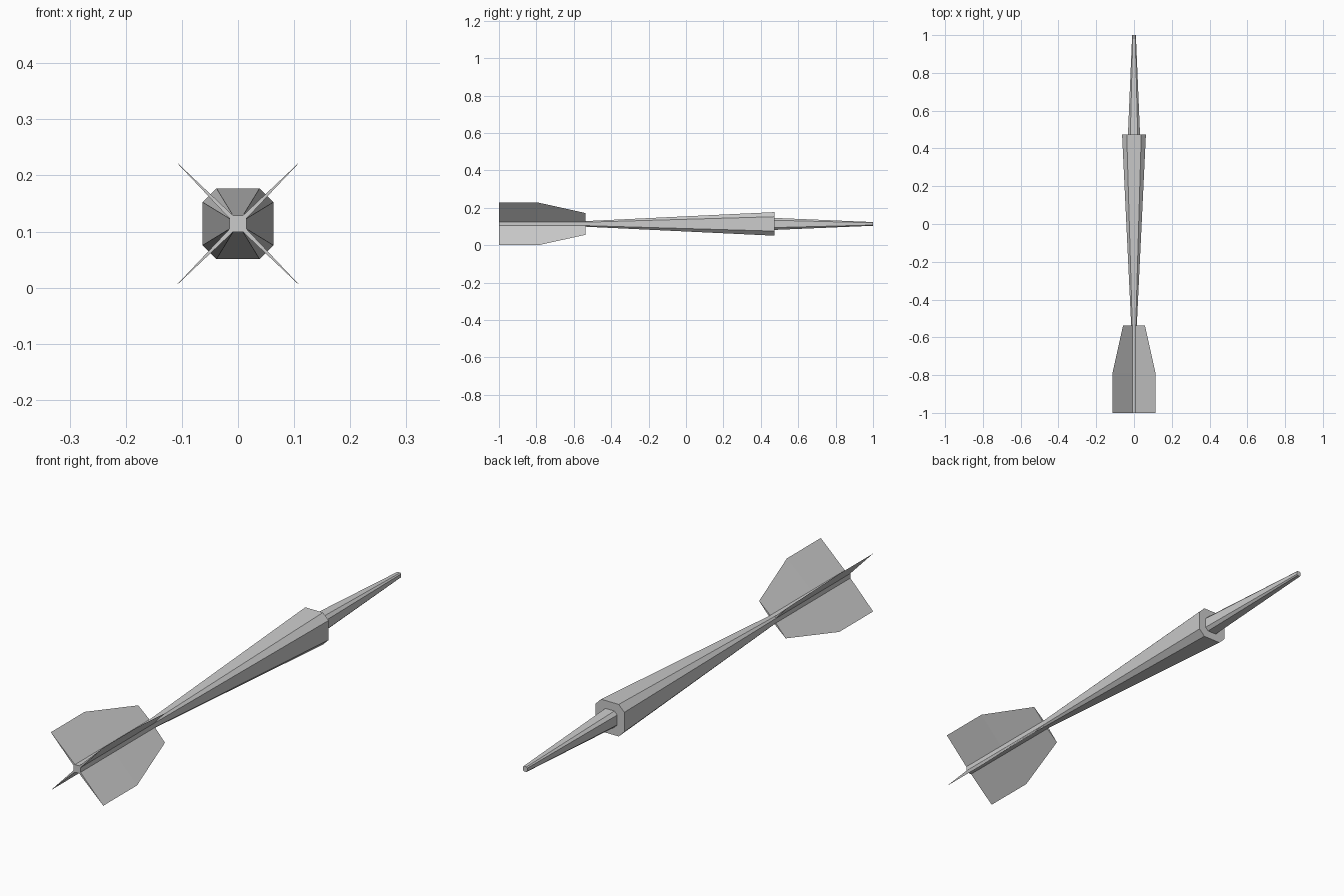
import bpy
import bmesh
from math import pi
from mathutils import Matrix

cube = bpy.data.objects.get("Cube")
if cube:
    bpy.data.objects.remove(cube, do_unlink=True)

AXIS_Z = 0.114     # height of the long axis
FLAT = 0.61        # flat half-width relative to the section half-width
SHAFT = 0.015      # shaft half-width

grey = bpy.data.materials.new("light_grey")
grey.use_nodes = True
colour = (0.6, 0.6, 0.6, 1)
grey.diffuse_color = colour
grey.node_tree.nodes["Principled BSDF"].inputs["Base Color"].default_value = colour


def finish(name, bm):
    bmesh.ops.recalc_face_normals(bm, faces=bm.faces)
    mesh = bpy.data.meshes.new(name)
    bm.to_mesh(mesh)
    bm.free()
    mesh.materials.append(grey)
    obj = bpy.data.objects.new(name, mesh)
    obj.location.z = AXIS_Z
    bpy.context.collection.objects.link(obj)
    return obj


def loft(name, sections):
    """Closed body through chamfered-square sections given as (y, half-width)."""
    bm = bmesh.new()
    rings = []
    for y, h in sections:
        c = h * FLAT
        outline = [(h, -c), (h, c), (c, h), (-c, h),
                   (-h, c), (-h, -c), (-c, -h), (c, -h)]
        rings.append([bm.verts.new((x, y, z)) for x, z in outline])
    for a, b in zip(rings, rings[1:]):
        for i in range(8):
            j = (i + 1) % 8
            bm.faces.new((a[i], a[j], b[j], b[i]))
    bm.faces.new(rings[0])
    bm.faces.new(rings[-1])
    return finish(name, bm)


def fin(name, angle):
    """Wedge-shaped fin growing from one chamfer of the shaft to a sharp edge."""
    bm = bmesh.new()
    c = SHAFT * FLAT
    rows = []
    for y, tip in ((-1, 0.114), (-0.79, 0.114), (-0.537, 0.058)):
        rows.append([bm.verts.new((x, y, z))
                     for x, z in ((SHAFT, c), (tip, tip), (c, SHAFT))])
    for a, b in zip(rows, rows[1:]):
        for i in range(3):
            j = (i + 1) % 3
            bm.faces.new((a[i], a[j], b[j], b[i]))
    bm.faces.new(rows[0])
    bm.faces.new(rows[-1])
    bm.transform(Matrix.Rotation(angle, 4, "Y"))
    return finish(name, bm)


# Straight shaft flaring into the barrel
loft("shaft_and_barrel", [(-1, SHAFT), (-0.537, SHAFT), (0.473, 0.063)])

# Slim tapered point
loft("point", [(0.473, 0.032), (1, 0.010)])

# Four diagonal fins
names = ("upper_left_fin", "lower_left_fin", "lower_right_fin", "upper_right_fin")
for i, name in enumerate(names):
    fin(name, i * pi / 2)
